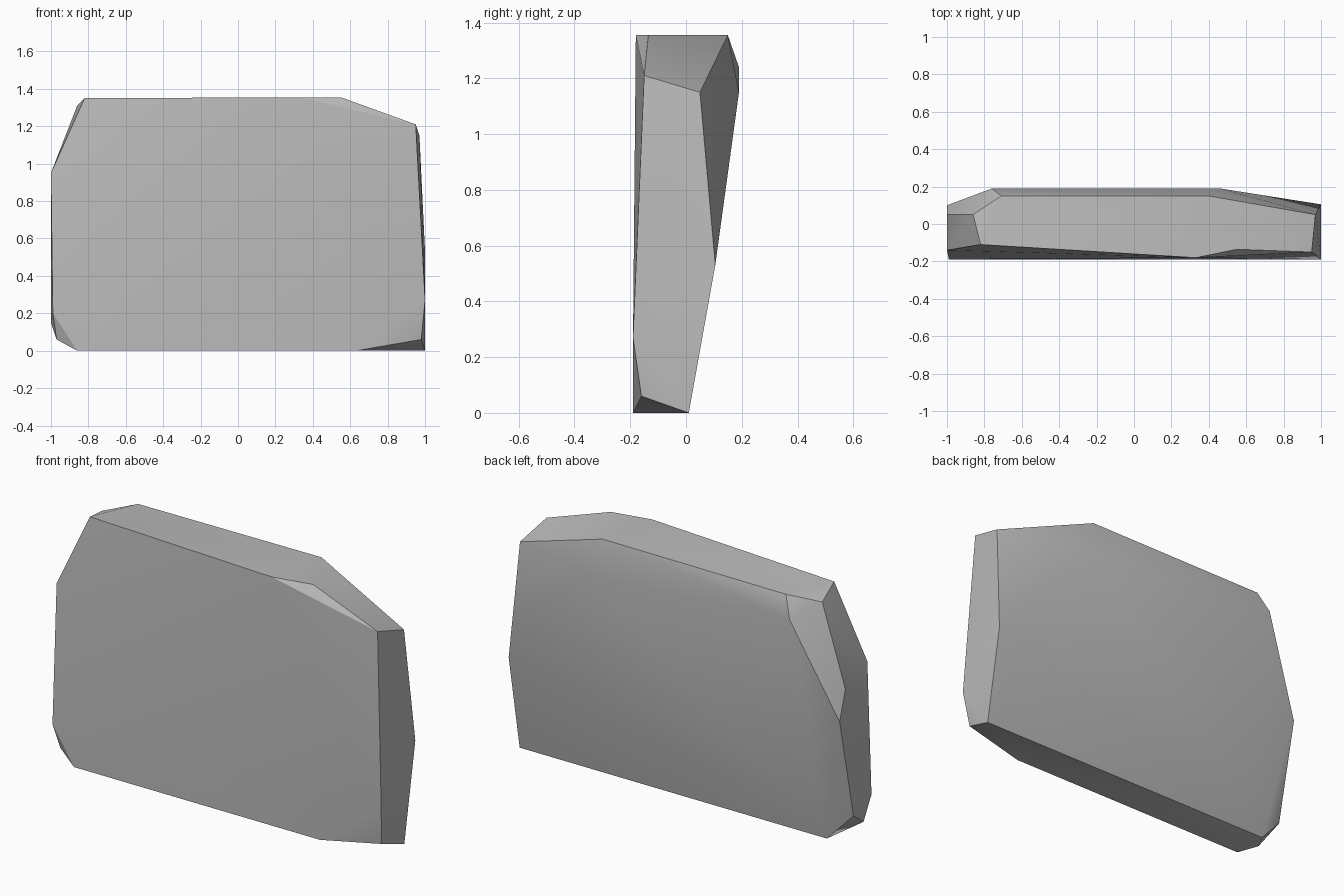
import bpy
import bmesh
import math

# Remove the default cube only
default_cube = bpy.data.objects.get("Cube")
if default_cube is not None:
    bpy.data.objects.remove(default_cube, do_unlink=True)


def make_material(name, color):
    """Create one flat, matte colour."""
    material = bpy.data.materials.new(name)
    material.use_nodes = True
    material.diffuse_color = color
    shader = next(node for node in material.node_tree.nodes
                  if node.type == "BSDF_PRINCIPLED")
    shader.inputs["Base Color"].default_value = color
    shader.inputs["Roughness"].default_value = 0.9
    return material


def make_chiselled_block(name, corner_groups, material):
    """Wrap a tight convex skin around the corners of a cut stone."""
    mesh = bpy.data.meshes.new(name)
    bm = bmesh.new()
    for corners in corner_groups:
        for corner in corners:
            bm.verts.new(corner)
    result = bmesh.ops.convex_hull(bm, input=list(bm.verts))
    # Drop any corner that ended up inside the skin
    loose = [vert for vert in bm.verts if not vert.link_faces]
    bmesh.ops.delete(bm, geom=loose, context="VERTS")
    bmesh.ops.recalc_face_normals(bm, faces=list(bm.faces))
    bm.to_mesh(mesh)
    bm.free()
    mesh.materials.append(material)
    stone = bpy.data.objects.new(name, mesh)
    bpy.context.scene.collection.objects.link(stone)
    return stone


# Corners of the flat top
top_corners = [(-.82, -.11, 1.35), (-.86, .05, 1.31), (-.71, .15, 1.35),
               (.4, .15, 1.355), (.55, -.135, 1.355), (.33, -.18, 1.355)]

# Bulging shoulders along the upper back
back_shoulders = [(-.76, .19, 1.24), (.46, .19, 1.15)]

# Narrow end on the model's left
left_end = [(.95, -.15, 1.21), (.97, .05, 1.15), (1, .105, .53),
            (1, .01, 0), (.98, -.16, .06), (1, -.19, .27)]

# Narrow end on the model's right
right_end = [(-1, -.14, .95), (-1, .05, .87), (-1, .1, .71),
             (-1, -.02, .15), (-.99, -.19, .2), (-.97, -.15, .06)]

# Resting face on the ground
base_corners = [(.63, -.19, 0), (-.86, -.19, 0), (-.86, .01, 0)]

stone_gray = make_material("stone gray", (.5, .5, .5, 1))
slab = make_chiselled_block(
    "stone_slab",
    [top_corners, back_shoulders, left_end, right_end, base_corners],
    stone_gray)

# Soften the shallow ridges and keep the cut edges crisp
bpy.ops.object.select_all(action="DESELECT")
slab.select_set(True)
bpy.context.view_layer.objects.active = slab
bpy.ops.object.shade_smooth_by_angle(angle=math.radians(30))
